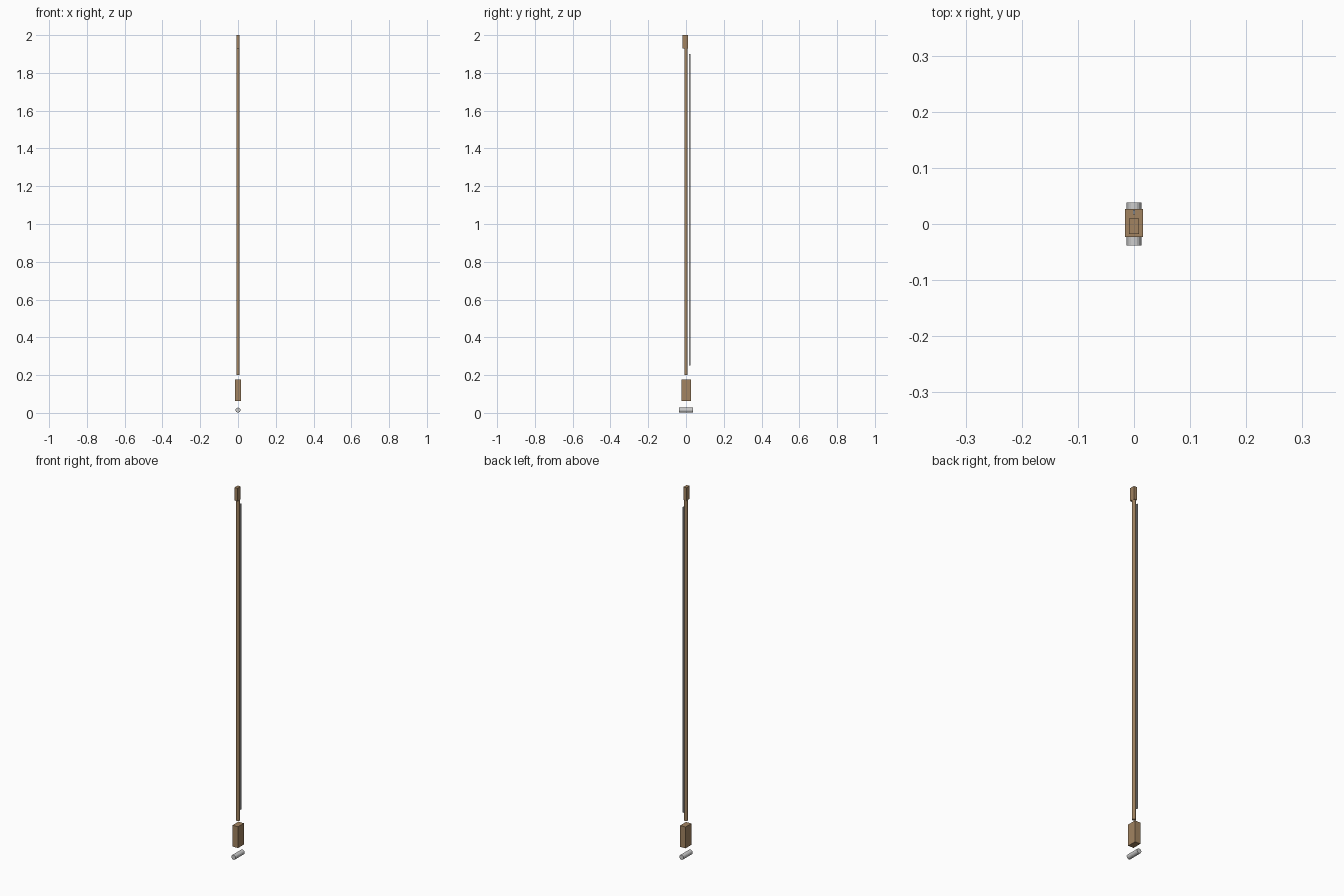
import bpy, math

if "Cube" in bpy.data.objects:
    bpy.data.objects.remove(bpy.data.objects["Cube"])

def material(name, color):
    m = bpy.data.materials.new(name)
    m.diffuse_color = color
    m.use_nodes = True
    m.node_tree.nodes["Principled BSDF"].inputs["Base Color"].default_value = m.diffuse_color
    return m

wood = material("wood", (0.36, 0.23, 0.12, 1))

def block(name, size, loc, mat=None):
    bpy.ops.mesh.primitive_cube_add(size=1, location=loc)
    o = bpy.context.object
    o.name = name
    o.scale = size
    bpy.ops.object.transform_apply(location=False, rotation=False, scale=True)
    if mat:
        o.data.materials.append(mat)
    return o

def rod(name, r1, r2, length, loc, rot=(0, 0, 0), sides=16, mat=None):
    bpy.ops.mesh.primitive_cone_add(vertices=sides, radius1=r1, radius2=r2,
                                    depth=length, location=loc, rotation=rot)
    o = bpy.context.object
    o.name = name
    if mat:
        o.data.materials.append(mat)
    return o

# Long stick of the bow
rod("stick", 0.009, 0.009, 1.75, (0, 0, 1.075), sides=12, mat=wood)
# Head at the top and grip block near the bottom
block("tip_head", (0.018, 0.028, 0.07), (0, -0.004, 1.965), wood)
block("frog", (0.032, 0.05, 0.115), (0, 0.002, 0.1205), wood)
# Stretched hair behind the stick
block("hair", (0.004, 0.008, 1.65), (0, 0.021, 1.075))
# End screw lying across the foot
rod("end_screw", 0.013, 0.013, 0.076, (0, 0, 0.0145), (math.pi / 2, 0, 0), sides=16)
